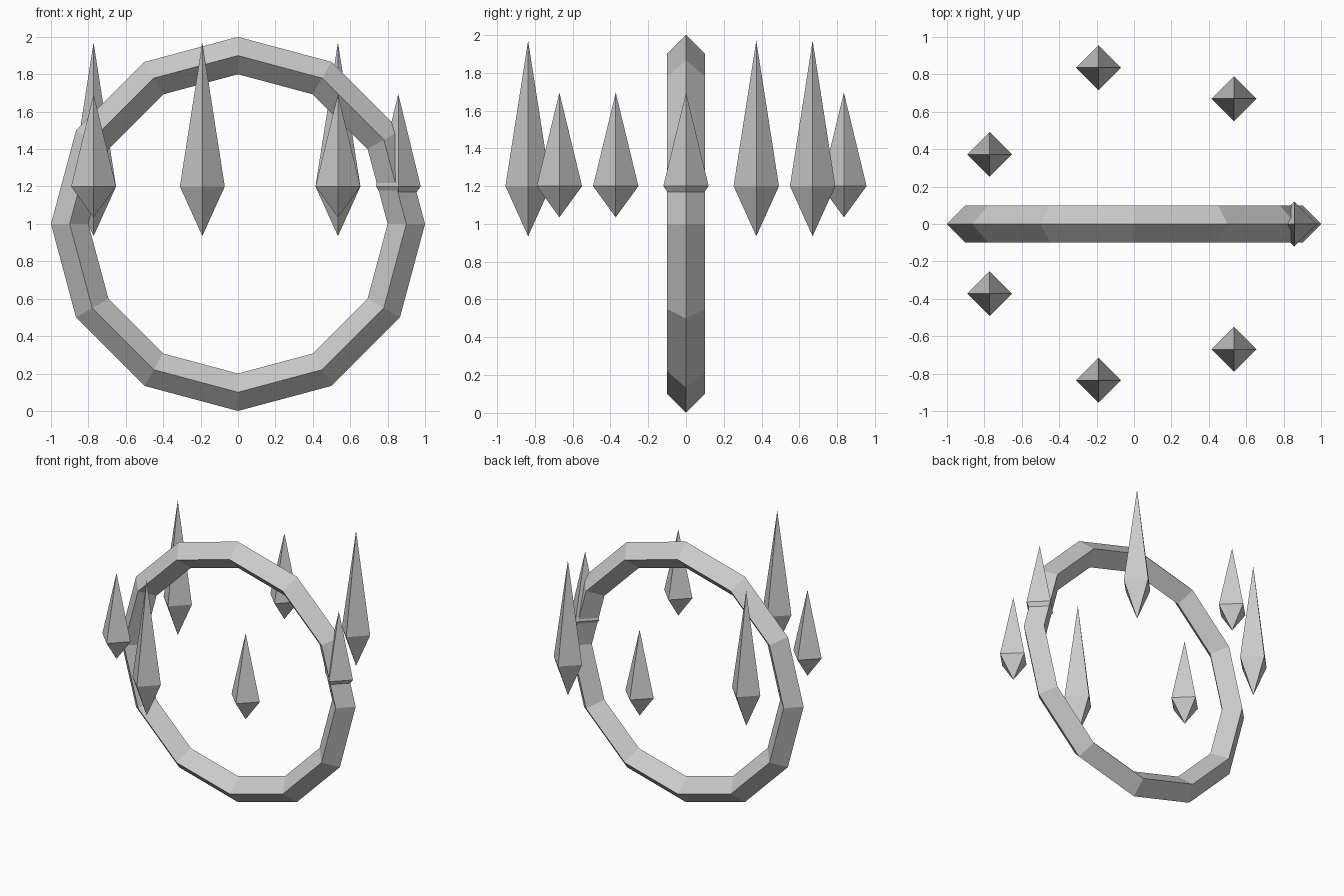
import bpy
import math
from mathutils import Matrix

cube = bpy.data.objects.get("Cube")
if cube:
    bpy.data.objects.remove(cube, do_unlink=True)

# Single stone grey for everything
grey = bpy.data.materials.new("stone_grey")
grey.use_nodes = True
COLOUR = (0.6, 0.6, 0.6, 1)
grey.diffuse_color = COLOUR
grey.node_tree.nodes["Principled BSDF"].inputs["Base Color"].default_value = COLOUR


def finish(obj, name):
    obj.name = name
    obj.data.name = name
    obj.data.materials.clear()
    obj.data.materials.append(grey)
    for face in obj.data.polygons:
        face.use_smooth = False


# Upright twelve-sided ring with a diamond cross-section
bpy.ops.mesh.primitive_torus_add(major_segments=12, minor_segments=4,
                                 major_radius=0.9, minor_radius=0.1)
ring = bpy.context.object
ring.data.transform(Matrix.Translation((0, 0, 1)) @ Matrix.Rotation(math.pi / 2, 4, 'X'))
finish(ring, "ring")


# Four-sided crystal: long point above its girdle, short point below
def crystal(name, x, y, top, bottom, girdle=1.2, half=0.12):
    verts = [(half, 0, girdle), (0, half, girdle), (-half, 0, girdle),
             (0, -half, girdle), (0, 0, top), (0, 0, bottom)]
    faces = []
    for i in range(4):
        j = (i + 1) % 4
        faces += [(i, j, 4), (j, i, 5)]
    mesh = bpy.data.meshes.new(name)
    mesh.from_pydata(verts, [], faces)
    obj = bpy.data.objects.new(name, mesh)
    obj.location = (x, y, 0)
    bpy.context.collection.objects.link(obj)
    finish(obj, name)


# Seven crystals floating in a circle, tall and short mixed
COUNT, RADIUS = 7, 0.857
TALL = {1, 3, 5}
for k in range(COUNT):
    angle = 2 * math.pi * k / COUNT
    top, bottom = (1.97, 0.935) if k in TALL else (1.695, 1.035)
    crystal(f"crystal_{k + 1}", RADIUS * math.cos(angle), RADIUS * math.sin(angle), top, bottom)
